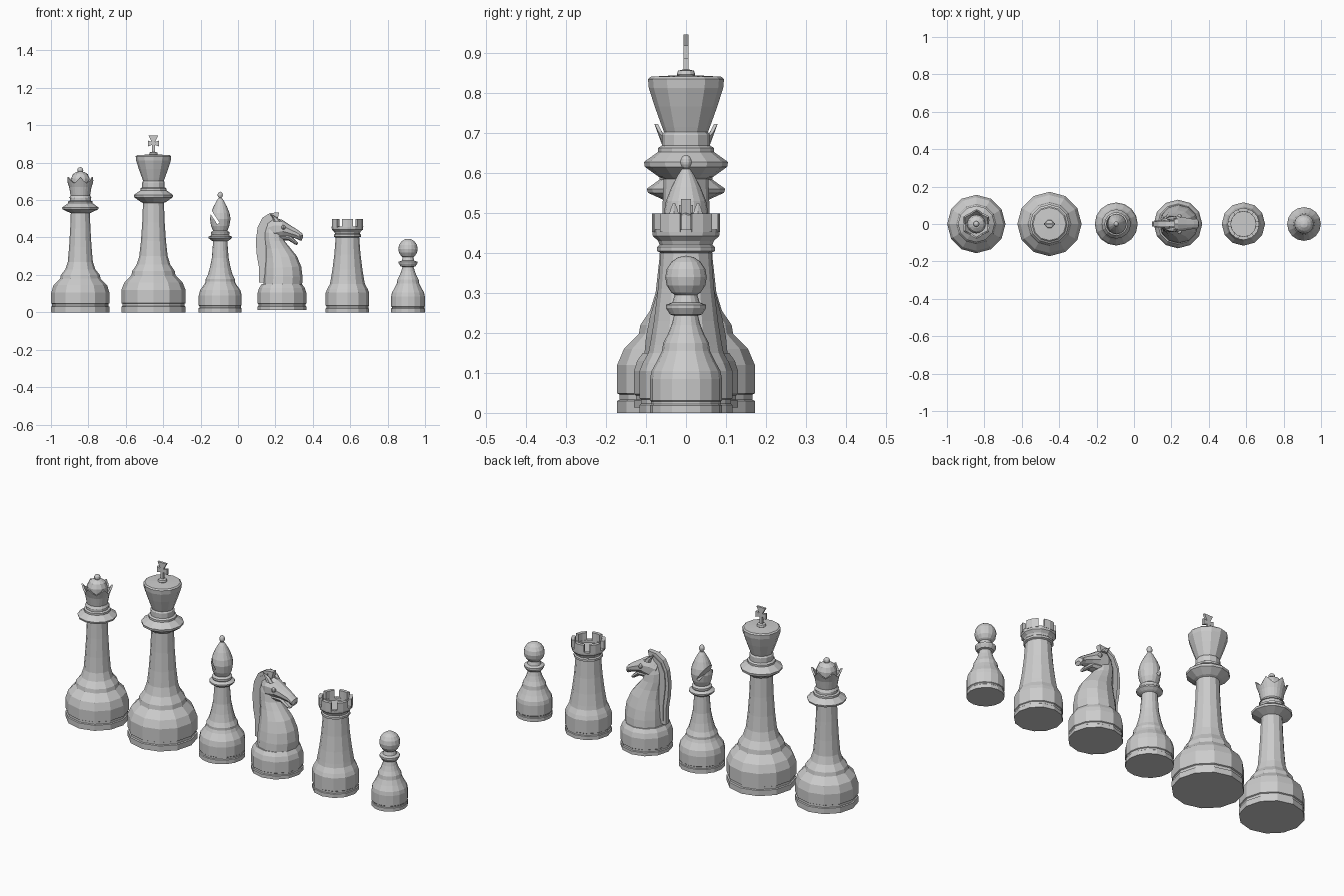
import bpy, bmesh
from math import sin, cos, pi, radians
from mathutils import Vector


def finish(bm, name):
    bmesh.ops.remove_doubles(bm, verts=bm.verts, dist=1e-5)
    bmesh.ops.recalc_face_normals(bm, faces=bm.faces)
    me = bpy.data.meshes.new(name)
    bm.to_mesh(me)
    bm.free()
    ob = bpy.data.objects.new(name, me)
    bpy.context.collection.objects.link(ob)
    return ob


def skin(name, rings):
    """Join rings of points and cap both ends."""
    bm = bmesh.new()
    vs = [[bm.verts.new(p) for p in r] for r in rings]
    n = len(vs[0])
    for a, b in zip(vs, vs[1:]):
        for i in range(n):
            bm.faces.new((a[i], a[(i + 1) % n], b[(i + 1) % n], b[i]))
    bm.faces.new(vs[0])
    bm.faces.new(vs[-1])
    return finish(bm, name)


def lathe(name, x, profile, n=12, shape=None):
    """Turn a (radius, z) profile around the vertical axis at x."""
    rings = []
    for k, (r, z) in enumerate(profile):
        ring = []
        for i in range(n):
            rr, zz = shape(k, i, r, z) if shape else (r, z)
            a = 2 * pi * i / n
            ring.append((x + rr * cos(a), rr * sin(a), zz))
        rings.append(ring)
    return skin(name, rings)


def ball(name, x, z, r, rz=None, y=0, n=12):
    rz = rz or r
    bm = bmesh.new()
    bmesh.ops.create_uvsphere(bm, u_segments=n, v_segments=8, radius=1)
    for v in bm.verts:
        v.co = (x + v.co.x * r, y + v.co.y * r, z + v.co.z * rz)
    return finish(bm, name)


def loft(name, rows, n=12, y0=0):
    """Ellipses given by side-view end points (x1, z1, x2, z2) and half depth."""
    rings = []
    for x1, z1, x2, z2, hy in rows:
        c = Vector(((x1 + x2) / 2, y0, (z1 + z2) / 2))
        h = Vector(((x2 - x1) / 2, 0, (z2 - z1) / 2))
        rings.append([c + h * cos(2 * pi * i / n) + Vector((0, hy * sin(2 * pi * i / n), 0))
                      for i in range(n)])
    return skin(name, rings)


def plate(name, pts, hy):
    return skin(name, [[(x, y, z) for x, z in pts] for y in (-hy, hy)])


def foot(r, lip, g):
    """Grooved foot shared by all pieces."""
    return [(r, 0), (r, lip), (r * .965, lip + .003), (r * .965, lip + g), (r, lip + g + .003)]


# King
K = -.452
lathe("king_body", K, foot(.172, .03, .016) + [
    (.172, .12), (.155, .16), (.118, .197), (.114, .22), (.09, .255), (.076, .3), (.067, .38),
    (.06, .48), (.056, .585), (.068, .59), (.103, .615), (.105, .627), (.07, .652), (.07, .662),
    (.06, .668), (.06, .695), (.055, .702), (.06, .715), (.078, .765), (.093, .812), (.095, .834),
    (.088, .84), (0, .845)])
lathe("king_button", K, [(.02, .838), (.023, .845), (.02, .855), (.008, .858)])
half = [(.008, .855), (.007, .895), (.03, .886), (.03, .918), (.009, .911), (.026, .945)]
plate("king_cross", [(K + x, z) for x, z in half] + [(K - x, z) for x, z in half[::-1]], .006)

# Queen
Q = -.843
lathe("queen_body", Q, foot(.156, .03, .015) + [
    (.156, .105), (.143, .145), (.108, .18), (.104, .2), (.08, .23), (.067, .27), (.06, .35),
    (.054, .45), (.051, .53), (.062, .535), (.095, .55), (.098, .56), (.066, .583), (.066, .593),
    (.056, .597), (.056, .612), (.05, .617)])


def scallop(k, i, r, z):
    f = (1, .6, 0, .6)[i % 4] if k in (3, 4) else 0
    return r - .012 * f, z - .032 * f


lathe("queen_crown", Q, [(.06, .612), (.052, .625), (.06, .67), (.079, .722), (.07, .722),
                         (.05, .68)], 24, scallop)
lathe("queen_dome", Q, [(.05, .68), (.05, .715), (.04, .738), (.022, .75), (0, .754)])
ball("queen_finial", Q, .76, .016)

# Bishop
B = -.095
lathe("bishop_body", B, foot(.115, .022, .012) + [
    (.115, .09), (.108, .118), (.085, .15), (.078, .165), (.078, .178), (.066, .2), (.055, .24),
    (.045, .29), (.038, .38), (.048, .385), (.063, .397), (.063, .404), (.046, .413), (.05, .42),
    (.05, .428), (.04, .434), (.036, .44)], 16)
head = lathe("bishop_head", B, [(0, .425), (.036, .43), (.049, .462), (.055, .5), (.05, .53),
                                (.036, .565), (.02, .595), (.01, .61), (0, .612)], 16)
ball("bishop_finial", B, .627, .014, .018)
# Slanted slit in the bishop's head
bpy.ops.mesh.primitive_cube_add(size=1, location=(B - .034, 0, .512), rotation=(0, radians(57), 0))
cutter = bpy.context.object
cutter.name = "slit_cutter"
cutter.scale = (.09, .2, .015)
cutter.hide_render = True
mod = head.modifiers.new("slit", 'BOOLEAN')
mod.operation, mod.object = 'DIFFERENCE', cutter
bpy.context.view_layer.objects.active = head
bpy.ops.object.modifier_apply(modifier="slit")
bpy.data.objects.remove(cutter)

# Knight
N = .235
lathe("knight_base", N, [(r, z + .013) for r, z in foot(.13, .018, .013)] + [
    (.13, .105), (.122, .13), (.108, .15), (0, .155)])
loft("knight_neck", [
    (.135, .145, .343, .145, .104), (.137, .19, .345, .19, .1), (.14, .235, .338, .245, .09),
    (.145, .29, .315, .3, .074), (.145, .34, .28, .343, .058), (.14, .385, .25, .38, .048),
    (.14, .43, .24, .41, .043), (.155, .48, .22, .46, .03)])
loft("knight_head", [
    (.155, .48, .17, .4, .03), (.19, .505, .195, .385, .046), (.235, .495, .24, .4, .045),
    (.28, .465, .275, .4, .035), (.32, .44, .31, .395, .028), (.345, .42, .33, .385, .027),
    (.348, .4, .338, .382, .018)], 10)
loft("knight_jaw", [(.21, .43, .22, .385, .035), (.27, .42, .27, .385, .028),
                    (.315, .378, .305, .362, .02), (.322, .37, .315, .36, .012)], 8)
plate("knight_mane", [
    (.22, .535), (.17, .53), (.13, .505), (.105, .455), (.095, .38), (.1, .31), (.112, .24),
    (.112, .16), (.142, .16), (.17, .26), (.168, .34), (.165, .4), (.178, .455), (.21, .49)], .013)
plate("knight_mane_ridge", [
    (.19, .52), (.14, .49), (.117, .44), (.112, .37), (.125, .26), (.125, .18), (.14, .18),
    (.155, .27), (.15, .35), (.15, .42), (.175, .475)], .018)
for s in (-1, 1):
    loft("knight_ear", [(.19, .485, .23, .485, .014), (.185, .505, .212, .505, .012),
                        (.17, .525, .176, .525, .003)], 6, s * .03)
    ball("knight_eye", .243, .455, .012, y=s * .042, n=8)
    ball("knight_nostril", .333, .407, .008, y=s * .022, n=8)

# Rook
R = .585
lathe("rook_body", R, foot(.116, .02, .013) + [
    (.116, .105), (.108, .125), (.094, .15), (.09, .17), (.08, .23), (.07, .31), (.063, .4),
    (.072, .404), (.072, .415), (.066, .42), (.07, .43), (.083, .442), (.085, .458),
    (.067, .458), (.067, .445), (0, .445)])
for k in range(6):
    angles = [radians(60 * k + 30 + d) for d in (-20, 0, 20)]
    arc = [(.085, a) for a in angles] + [(.067, a) for a in angles[::-1]]
    skin("rook_merlon", [[(R + r * cos(a), r * sin(a), z) for r, a in arc] for z in (.452, .498)])

# Pawn
P = .909
lathe("pawn_body", P, foot(.09, .019, .009) + [
    (.09, .085), (.086, .105), (.072, .13), (.06, .155), (.057, .175), (.046, .195), (.036, .22),
    (.03, .243), (.04, .246), (.05, .262), (.05, .27), (.034, .276), (.028, .295)], 16)
ball("pawn_head", P, .339, .052, .054, n=16)
